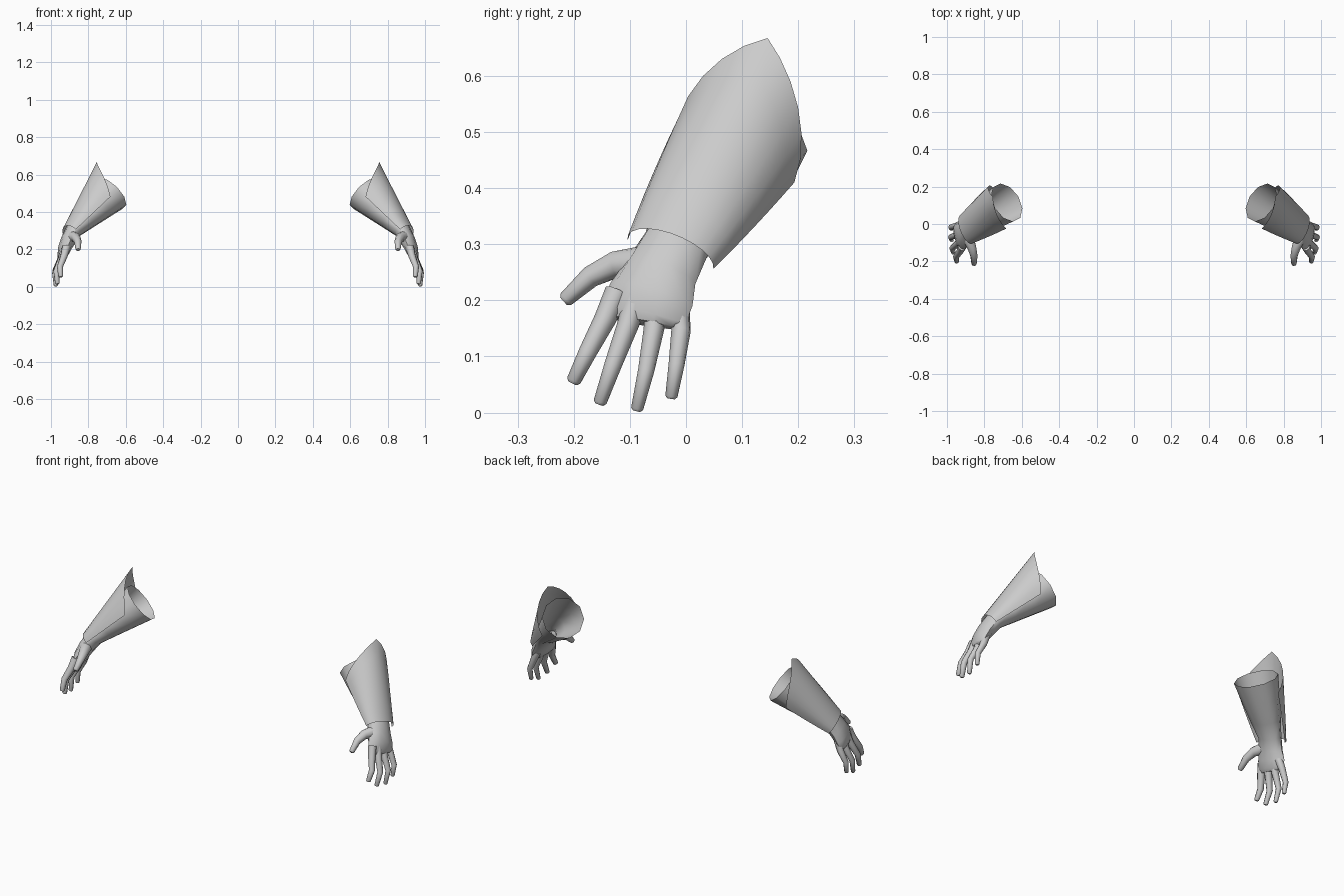
import bpy, bmesh
from math import sin, cos, pi, radians
from mathutils import Vector

cube = bpy.data.objects.get("Cube")
if cube:
    bpy.data.objects.remove(cube, do_unlink=True)

grey = bpy.data.materials.new("plain_grey")
grey.use_nodes = True
COLOR = (0.6, 0.6, 0.6, 1)
grey.diffuse_color = COLOR
grey.node_tree.nodes["Principled BSDF"].inputs["Base Color"].default_value = COLOR

ELBOW = Vector((0.68, 0.115, 0.5))             # centre of the open sleeve end
ARM = Vector((0.65, -0.43, -0.65)).normalized()  # from elbow to wrist
SIDE = Vector((0.28, 0.92, -0.28)).normalized()  # across the arm, to the back


def frame(t):
    """Width and outward axes perpendicular to direction t."""
    s = (SIDE - t * SIDE.dot(t)).normalized()
    return s, t.cross(s).normalized()


def bridge(bm, a, b, closed):
    n = len(a)
    for i in range(n if closed else n - 1):
        j = (i + 1) % n
        bm.faces.new((a[i], a[j], b[j], b[i]))


def loft(bm, rings, sides, cap_start=False):
    """Tube through (centre, half width, half thickness), capped at its end."""
    pts = [Vector(r[0]) for r in rings]
    loops = []
    for k, (c, w, h) in enumerate(rings):
        t = (pts[min(k + 1, len(pts) - 1)] - pts[max(k - 1, 0)]).normalized()
        s, o = frame(t)
        angles = [(i + 0.5) * 2 * pi / sides for i in range(sides)]
        loops.append([bm.verts.new(pts[k] + s * w * sin(a) + o * h * cos(a)) for a in angles])
    for a, b in zip(loops, loops[1:]):
        bridge(bm, a, b, True)
    bm.faces.new(loops[-1])
    if cap_start:
        bm.faces.new(loops[0])


def digit(bm, path, r0, r1):
    """Tapered finger along a path, with a small blunt tip."""
    pts = [Vector(p) for p in path]
    n = len(pts) - 1
    rings = [(p, r0 + (r1 - r0) * i / n, r0 + (r1 - r0) * i / n) for i, p in enumerate(pts)]
    tip = pts[-1] + (pts[-1] - pts[-2]).normalized() * r1 * 0.4
    rings.append((tip, r1 * 0.65, r1 * 0.65))
    loft(bm, rings, 8, True)


def glove(bm):
    # Flared sleeve running into wrist and palm
    loft(bm, [
        (ELBOW, 0.112, 0.108),
        (ELBOW + ARM * 0.11, 0.098, 0.085),
        (ELBOW + ARM * 0.22, 0.08, 0.062),
        (ELBOW + ARM * 0.31, 0.062, 0.045),
        ((0.907, -0.045, 0.25), 0.068, 0.04),
        ((0.925, -0.062, 0.21), 0.079, 0.034),
        ((0.936, -0.074, 0.172), 0.077, 0.025),
        ((0.94, -0.077, 0.16), 0.066, 0.016),
    ], 10)
    # Index, middle, ring and little finger
    digit(bm, [(0.918, -0.122, 0.215), (0.93, -0.145, 0.165),
               (0.952, -0.175, 0.108), (0.948, -0.2, 0.057)], 0.023, 0.013)
    digit(bm, [(0.928, -0.088, 0.205), (0.942, -0.104, 0.155),
               (0.972, -0.13, 0.085), (0.966, -0.153, 0.019)], 0.023, 0.012)
    digit(bm, [(0.932, -0.05, 0.2), (0.946, -0.058, 0.145),
               (0.98, -0.071, 0.075), (0.974, -0.087, 0.007)], 0.022, 0.011)
    digit(bm, [(0.932, -0.014, 0.195), (0.95, -0.009, 0.145),
               (0.979, -0.017, 0.085), (0.976, -0.026, 0.029)], 0.021, 0.011)
    # Thumb
    digit(bm, [(0.89, -0.07, 0.268), (0.867, -0.125, 0.264),
               (0.856, -0.17, 0.242), (0.855, -0.214, 0.202)], 0.031, 0.014)


def guard(bm):
    # Flared half shell over the outer forearm, rising to a point at the elbow
    s, o = frame(ARM)
    rows, cols, length = 6, 12, 0.337
    grid = []
    for r in range(rows + 1):
        row = []
        for c in range(cols + 1):
            u = 2 * c / cols - 1
            a = radians(95) * u
            top = -0.072 + 0.144 * abs(u)
            along = top + (length - top) * r / rows
            k = 1 - along / length               # 0 at wrist, 1 at elbow
            wide = 0.085 + 0.056 * k - 0.014 * k * k
            high = 0.05 + 0.1 * k
            row.append(bm.verts.new(ELBOW + ARM * along + s * wide * sin(a) + o * high * cos(a)))
        grid.append(row)
    for a, b in zip(grid, grid[1:]):
        bridge(bm, a, b, False)


def make(name, build, sign):
    bm = bmesh.new()
    build(bm)
    for v in bm.verts:
        v.co.x *= sign
    bmesh.ops.recalc_face_normals(bm, faces=bm.faces)
    mesh = bpy.data.meshes.new(name)
    bm.to_mesh(mesh)
    bm.free()
    mesh.materials.append(grey)
    obj = bpy.data.objects.new(name, mesh)
    bpy.context.collection.objects.link(obj)
    bpy.ops.object.select_all(action="DESELECT")
    obj.select_set(True)
    bpy.context.view_layer.objects.active = obj
    bpy.ops.object.shade_smooth_by_angle(angle=radians(50))


for label, sign in (("left", 1), ("right", -1)):
    make(label + "_glove", glove, sign)
    make(label + "_forearm_guard", guard, sign)
